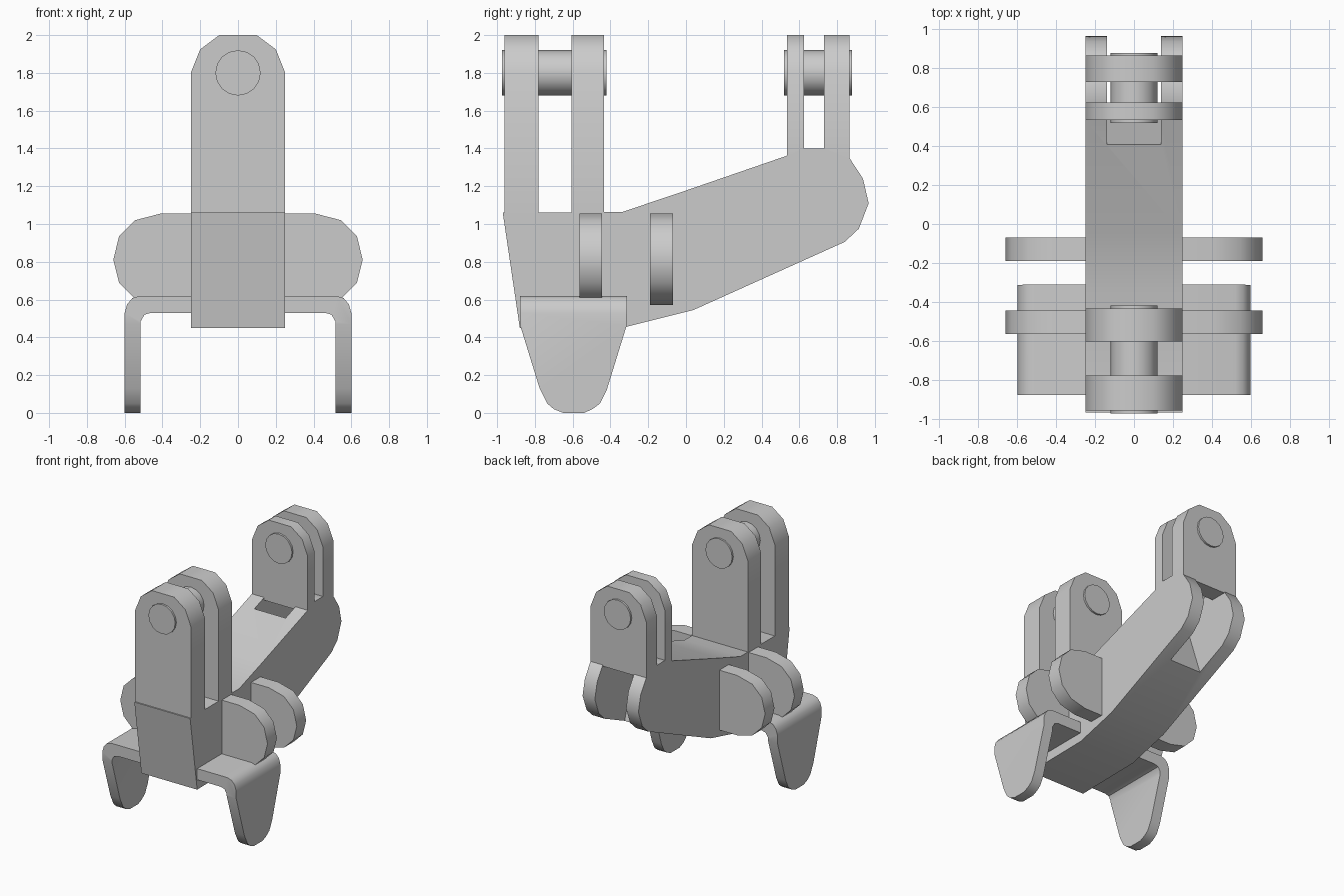
import bpy, bmesh, math
from mathutils import Vector

if "Cube" in bpy.data.objects:
    bpy.data.objects.remove(bpy.data.objects["Cube"])


def prism(name, pts, lo, hi, axis):
    """Extrude a profile along x (points are y,z) or along y (points are x,z)."""
    def place(p, t):
        return Vector((t, p[0], p[1])) if axis == 'x' else Vector((p[0], t, p[1]))
    bm = bmesh.new()
    a = [bm.verts.new(place(p, lo)) for p in pts]
    b = [bm.verts.new(place(p, hi)) for p in pts]
    n = len(pts)
    bm.faces.new(a)
    bm.faces.new(b[::-1])
    for i in range(n):
        j = (i + 1) % n
        bm.faces.new((a[i], b[i], b[j], a[j]))
    bmesh.ops.recalc_face_normals(bm, faces=bm.faces)
    me = bpy.data.meshes.new(name)
    bm.to_mesh(me)
    bm.free()
    ob = bpy.data.objects.new(name, me)
    bpy.context.collection.objects.link(ob)
    return ob


def select(ob):
    bpy.ops.object.select_all(action='DESELECT')
    ob.select_set(True)
    bpy.context.view_layer.objects.active = ob


def smooth(ob, angle=40):
    select(ob)
    bpy.ops.object.shade_smooth_by_angle(angle=math.radians(angle))


def boolean(ob, cutter, op):
    cutter.hide_render = True
    m = ob.modifiers.new('cut', 'BOOLEAN')
    m.object, m.operation, m.solver = cutter, op, 'EXACT'
    select(ob)
    bpy.ops.object.modifier_apply(modifier=m.name)
    bpy.data.objects.remove(cutter)


def mirrored(half):
    """Complete a right-half outline with its reflection in x."""
    return half + [(-x, z) for x, z in reversed(half)]


# Arm body with rounded rear end
body = prism('arm_body', [
    (-.97, 1.06), (-.88, .45), (-.31, .457), (.04, .545), (.84, .905),
    (.915, .975), (.967, 1.11), (.937, 1.24), (.865, 1.35), (.73, 1.4),
    (.62, 1.4), (.53, 1.36), (-.05, 1.16), (-.34, 1.063)], -.25, .25, 'x')

# Slot that splits the rear end into a fork
slot = prism('slot_cutter', [(.375, 1.42), (.61, .72), (1.2, .72),
                             (1.2, 1.5), (.375, 1.5)], -.14, .14, 'x')
boolean(body, slot, 'DIFFERENCE')
smooth(body)

# Upright plates carrying the pins
for name, y0, y1, base in (('front_outer_plate', -.96, -.78, 1.04),
                           ('front_inner_plate', -.605, -.435, 1.04),
                           ('rear_inner_plate', .535, .625, 1.34),
                           ('rear_outer_plate', .73, .865, 1.34)):
    smooth(prism(name, mirrored([(.25, base), (.25, 1.8), (.2, 1.925), (.1, 2)]),
                 y0, y1, 'y'))

# Pins
for name, y0, y1 in (('front_pin', -.975, -.42), ('rear_pin', .52, .88)):
    ring = [(.12 * math.cos(i * math.tau / 16), 1.8 + .12 * math.sin(i * math.tau / 16))
            for i in range(16)]
    smooth(prism(name, ring, y0, y1, 'y'))

# Rounded side lugs crossing the body
lug = mirrored([(.41, .57), (.545, .605), (.63, .69), (.66, .81),
                (.63, .935), (.545, 1.02), (.41, 1.055)])
for name, y0, y1 in (('front_side_lugs', -.565, -.445), ('rear_side_lugs', -.19, -.07)):
    smooth(prism(name, lug, y0, y1, 'y'))

# Bent foot bracket, trimmed to tapered feet
bracket = prism('foot_bracket', mirrored([
    (.46, .53), (.495, .52), (.515, .485), (.515, 0), (.6, 0), (.6, .53),
    (.587, .575), (.56, .607), (.52, .62)]), -1, 0, 'y')
taper = prism('foot_taper', [
    (-.88, .7), (-.88, .47), (-.775, .13), (-.735, .05), (-.7, .02), (-.65, 0),
    (-.54, 0), (-.495, .02), (-.455, .05), (-.42, .12), (-.315, .46), (-.31, .7)],
    -.8, .8, 'x')
boolean(bracket, taper, 'INTERSECT')
smooth(bracket)
